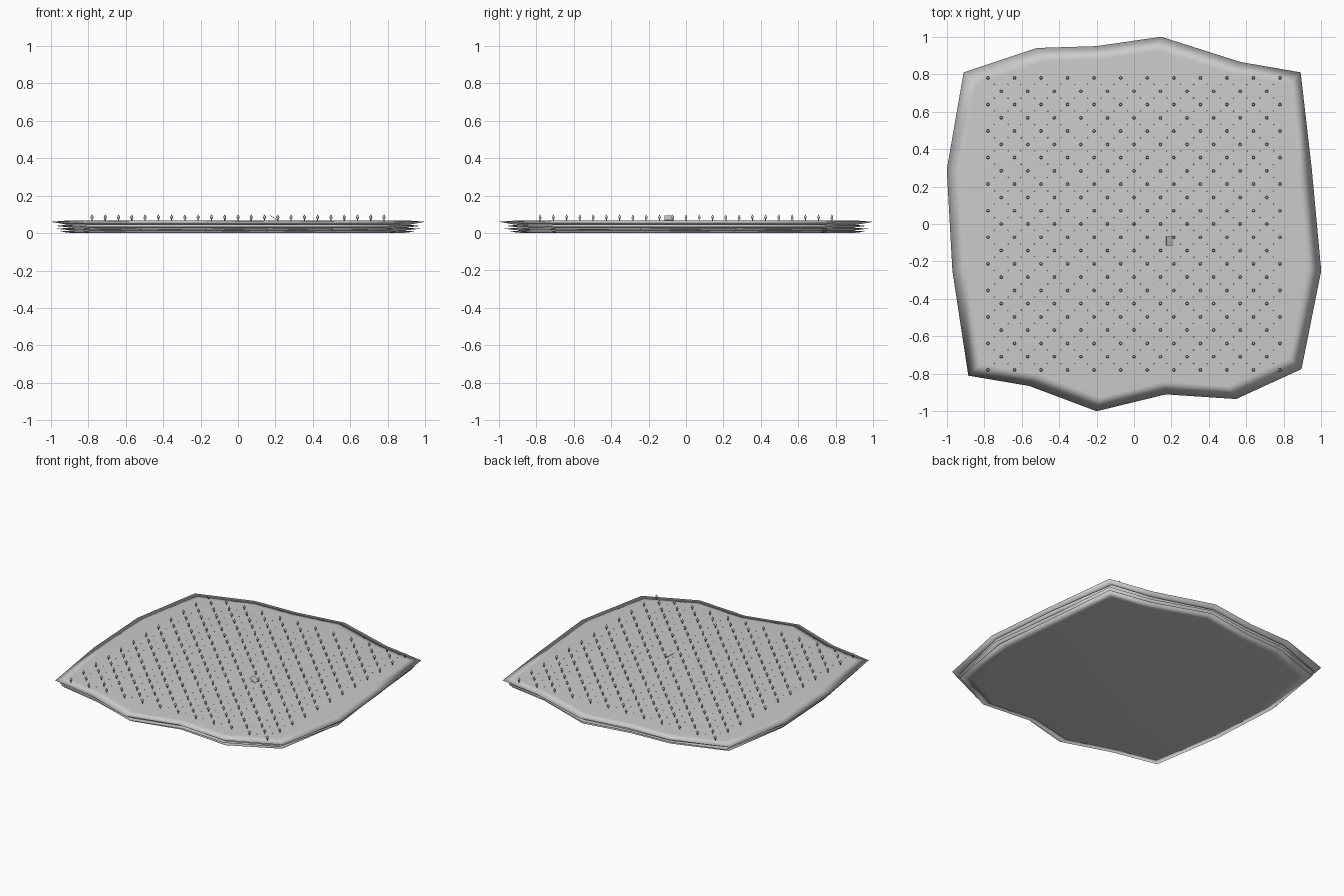
import bpy, bmesh, math, random
from mathutils import Matrix, Vector

if "Cube" in bpy.data.objects:
    bpy.data.objects.remove(bpy.data.objects["Cube"])

random.seed(4)


def material(name, c):
    m = bpy.data.materials.new(name)
    m.diffuse_color = (c, c, c, 1)
    m.use_nodes = True
    m.node_tree.nodes["Principled BSDF"].inputs["Base Color"].default_value = m.diffuse_color
    return m


GREY = material("plain grey", 0.6)


def finish(bm, name, smooth=True):
    bmesh.ops.recalc_face_normals(bm, faces=bm.faces)
    me = bpy.data.meshes.new(name)
    bm.to_mesh(me)
    bm.free()
    me.materials.append(GREY)
    for p in me.polygons:
        p.use_smooth = smooth
    ob = bpy.data.objects.new(name, me)
    bpy.context.collection.objects.link(ob)
    return ob


# Ragged outline of the mat
OUTLINE = [(-.91, .81), (-.52, .94), (-.20, .95), (.145, 1), (.57, .865), (.89, .81),
           (.95, .29), (1, -.25), (.895, -.775), (.545, -.935), (.17, -.91), (-.2, -1),
           (-.56, -.865), (-.885, -.81), (-.97, -.25), (-1, .29)]


def sheet(name, z0, z1, zlip, scale, jitter):
    """Thin sheet tapering to a sharp lip along its ragged edge."""
    bm = bmesh.new()
    pts = [(x * scale + random.uniform(-jitter, jitter),
            y * scale + random.uniform(-jitter, jitter)) for x, y in OUTLINE]
    rings = [[bm.verts.new((x * s, y * s, z)) for x, y in pts]
             for s, z in ((.925, z0), (1, zlip), (.925, z1))]
    n = len(pts)
    for a, b in zip(rings, rings[1:]):
        for i in range(n):
            j = (i + 1) % n
            bm.faces.new((a[i], a[j], b[j], b[i]))
    bm.faces.new(rings[0][::-1])
    bm.faces.new(rings[2])
    return finish(bm, name)


# Stacked sheets, the top one widest
sheet("bottom_sheet", 0, .014, .008, .955, .012)
sheet("lower_sheet", .015, .029, .023, .965, .012)
sheet("upper_sheet", .030, .046, .038, .97, .012)
sheet("top_sheet", .047, .066, .060, 1, 0)

PITCH = .0709


def lathe(bm, x, y, profile, sides):
    """Closed turned shape; profile runs from the bottom tip to the top tip."""
    low = bm.verts.new((x, y, profile[0][1]))
    top = bm.verts.new((x, y, profile[-1][1]))
    rings = [[bm.verts.new((x + r * math.cos(math.tau * k / sides),
                            y + r * math.sin(math.tau * k / sides), z))
              for k in range(sides)] for r, z in profile[1:-1]]
    for k in range(sides):
        j = (k + 1) % sides
        bm.faces.new((low, rings[0][j], rings[0][k]))
        for a, b in zip(rings, rings[1:]):
            bm.faces.new((a[k], a[j], b[j], b[k]))
        bm.faces.new((top, rings[-1][k], rings[-1][j]))


# Stalks with pointed heads on a checkerboard
bm = bmesh.new()
for i in range(-11, 12):
    for j in range(-11, 12):
        if (i + j) % 2 == 0:
            lathe(bm, i * PITCH, j * PITCH,
                  [(0, .062), (.003, .062), (.003, .077), (.009, .080), (.006, .090), (0, .1)], 6)
finish(bm, "stalks")

# Small bumps midway between the stalks
bm = bmesh.new()
for i in range(-11, 11):
    for j in range(-11, 11):
        lathe(bm, (i + .5) * PITCH, (j + .5) * PITCH,
              [(0, .064), (.004, .064), (.003, .067), (0, .068)], 5)
finish(bm, "bumps")

# Small tilted tag
bm = bmesh.new()
bmesh.ops.create_cube(bm, size=1)
m = (Matrix.Translation((.192, -.09, .081)) @ Matrix.Rotation(math.radians(32), 4, 'Y')
     @ Matrix.Diagonal(Vector((.046, .048, .003, 1))))
bmesh.ops.transform(bm, matrix=m, verts=bm.verts)
finish(bm, "tag", False)
